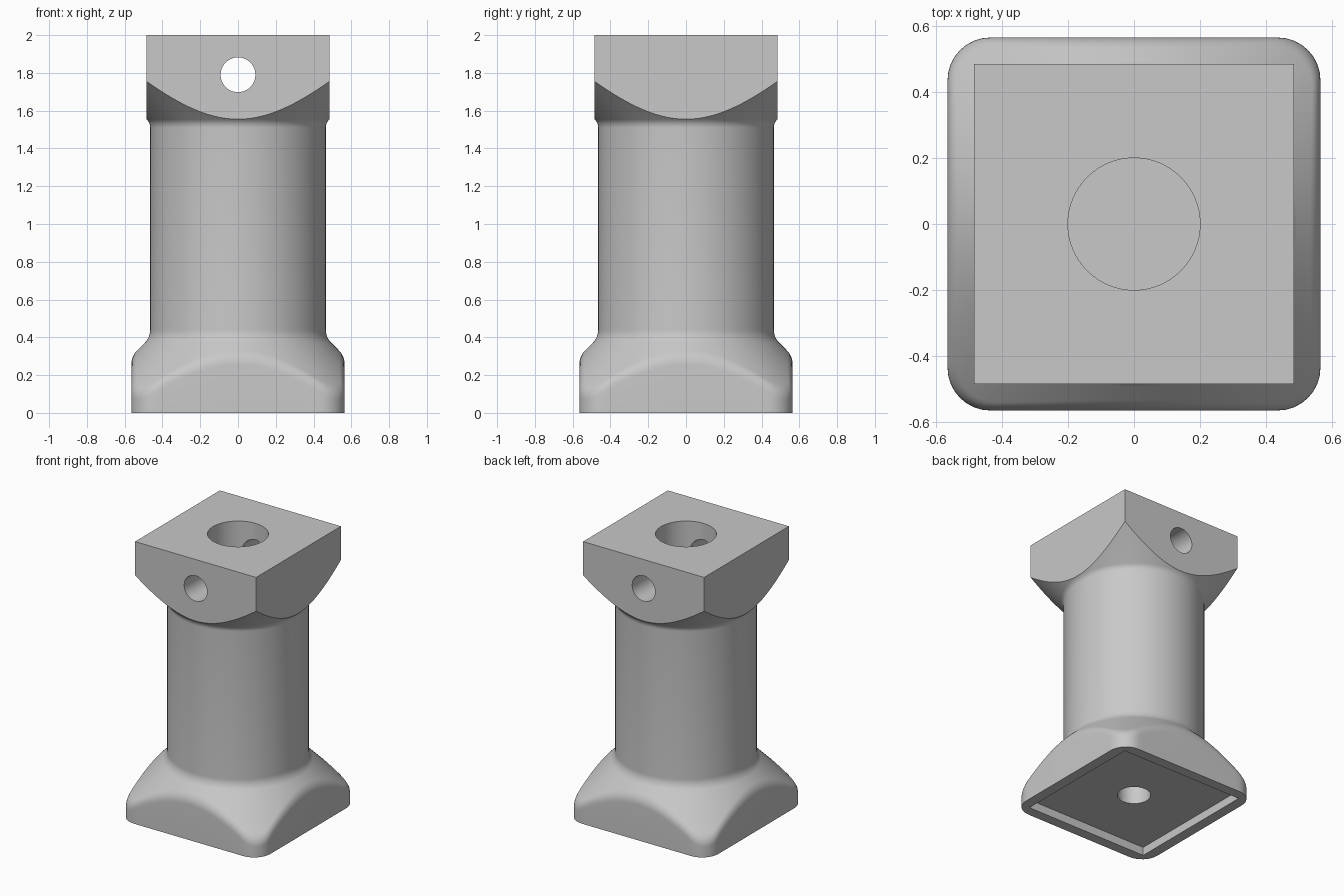
import bpy, bmesh
from math import sin, cos, pi, sqrt, tan
from mathutils import Vector

cube = bpy.data.objects.get("Cube")
if cube:
    bpy.data.objects.remove(cube, do_unlink=True)

SEGMENTS = 192
COLUMN_R = 0.465
BASE_HALF, BASE_ROUND = 0.565, 0.13
HEAD_HALF = 0.485
HEIGHT = 2.0

grey = bpy.data.materials.new("light_grey")
grey.use_nodes = True
colour = (0.58, 0.58, 0.58, 1)
grey.diffuse_color = colour
grey.node_tree.nodes["Principled BSDF"].inputs["Base Color"].default_value = colour


def square_radius(angle, half, rounding):
    """Distance from the centre to the edge of a rounded square."""
    a = angle % (pi / 2)
    a = min(a, pi / 2 - a)
    inner = half - rounding
    if tan(a) <= inner / half + 1e-6:
        return half / cos(a)
    return inner * (cos(a) + sin(a)) + sqrt(rounding ** 2 - (inner * (cos(a) - sin(a))) ** 2)


def fillet(before, corner, after, length, steps=6):
    """Points of a circular arc that softens a profile corner."""
    p, c, n = Vector(before), Vector(corner), Vector(after)
    u, v = (p - c).normalized(), (n - c).normalized()
    half = u.angle(v) / 2
    radius = length * tan(half)
    centre = c + (u + v).normalized() * (length / cos(half))
    start, end = c + u * length - centre, c + v * length - centre
    return [centre + start.slerp(end, i / steps).normalized() * radius for i in range(steps + 1)]


def profile(angle):
    """Outline at one angle: square foot, sloped shoulder, column, flared head."""
    foot = square_radius(angle, BASE_HALF, BASE_ROUND)
    head = square_radius(angle, HEAD_HALF, 0)
    p = [(foot, 0), (foot, 0.865 - foot), (COLUMN_R, 0.40),
         (COLUMN_R, 1.535), (head, 1.07 + head), (head, HEIGHT)]
    return ([p[0]] + fillet(p[0], p[1], p[2], 0.045) + fillet(p[1], p[2], p[3], 0.04)
            + fillet(p[2], p[3], p[4], 0.025) + [p[4], p[5]])


# Body: loft the outline around the axis
bm = bmesh.new()
columns = []
for i in range(SEGMENTS):
    a = 2 * pi * i / SEGMENTS
    columns.append([bm.verts.new((r * cos(a), r * sin(a), z)) for r, z in profile(a)])
for i, left in enumerate(columns):
    right = columns[(i + 1) % SEGMENTS]
    for j in range(len(left) - 1):
        bm.faces.new((left[j], right[j], right[j + 1], left[j + 1]))
bm.faces.new([c[0] for c in reversed(columns)])
bm.faces.new([c[-1] for c in columns])
bmesh.ops.recalc_face_normals(bm, faces=bm.faces)
mesh = bpy.data.meshes.new("post_body")
bm.to_mesh(mesh)
bm.free()
mesh.materials.append(grey)
body = bpy.data.objects.new("post_body", mesh)
bpy.context.collection.objects.link(body)


def cut(cutter):
    """Subtract a helper from the body and remove the helper."""
    cutter.hide_render = True
    cutter.data.materials.append(grey)
    bpy.ops.object.select_all(action="DESELECT")
    body.select_set(True)
    bpy.context.view_layer.objects.active = body
    mod = body.modifiers.new("cut", "BOOLEAN")
    mod.operation = "DIFFERENCE"
    mod.solver = "EXACT"
    mod.object = cutter
    bpy.ops.object.modifier_apply(modifier=mod.name)
    bpy.data.objects.remove(cutter, do_unlink=True)


def cut_hole(radius, depth, location, rotation=(0, 0, 0)):
    bpy.ops.mesh.primitive_cylinder_add(vertices=64, radius=radius, depth=depth,
                                        location=location, rotation=rotation)
    cut(bpy.context.object)


# Shallow square recess under the foot
bpy.ops.mesh.primitive_cube_add(size=1, location=(0, 0, 0))
recess = bpy.context.object
recess.scale = (0.98, 0.98, 0.12)
cut(recess)

# Blind holes in the foot and head, and the cross pin hole
cut_hole(0.11, 1.0, (0, 0, 0))
cut_hole(0.20, 2.0, (0, 0, HEIGHT))
cut_hole(0.092, 2.0, (0, 0, 1.79), (pi / 2, 0, 0))

bpy.ops.object.select_all(action="DESELECT")
body.select_set(True)
bpy.context.view_layer.objects.active = body
bpy.ops.object.shade_smooth_by_angle(angle=pi / 6)
